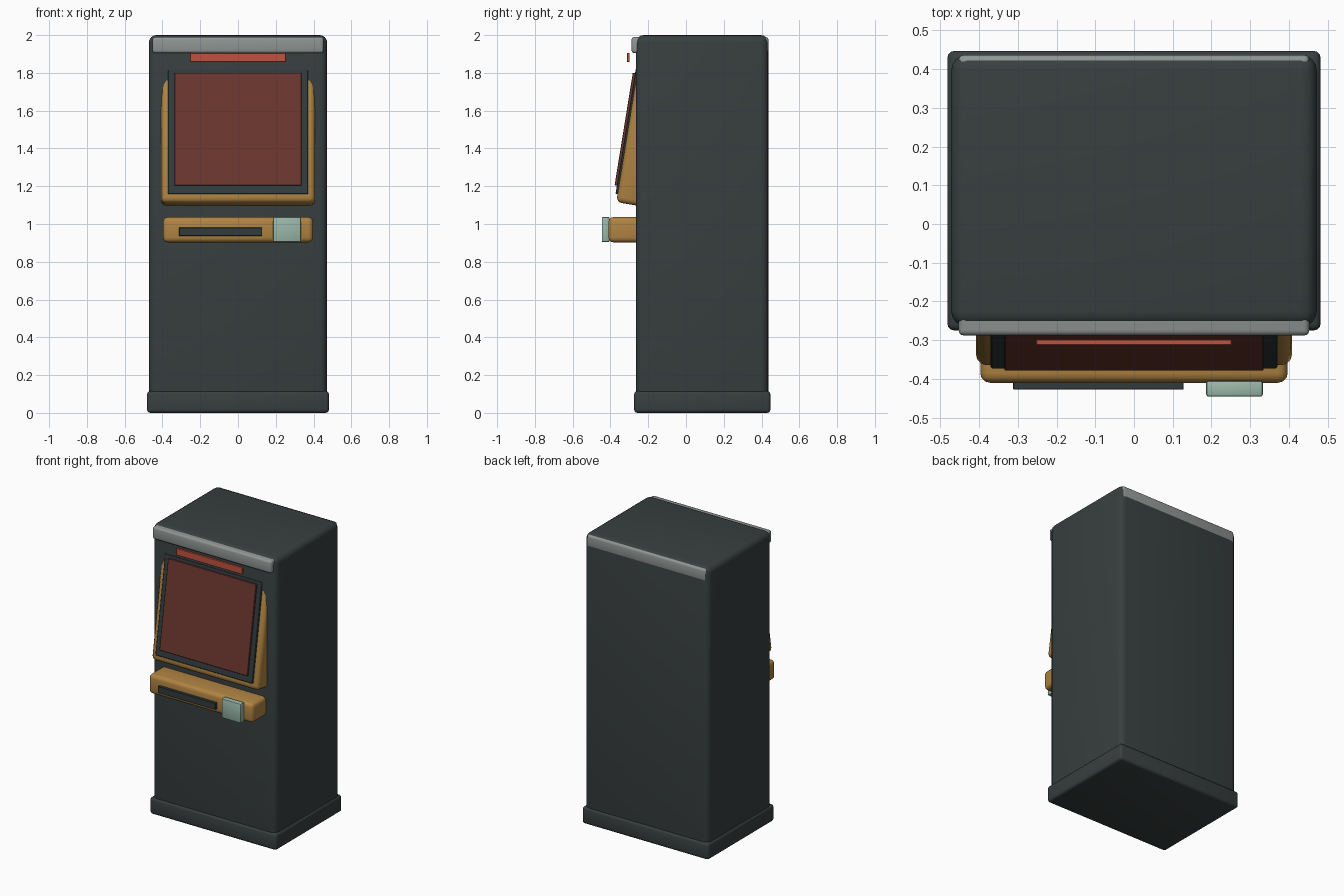
import bpy
import math

if "Cube" in bpy.data.objects:
    bpy.data.objects.remove(bpy.data.objects["Cube"])


def material(name, rgb):
    """Flat material from 0-255 display values, stored as linear."""
    mat = bpy.data.materials.new(name)
    lin = [((c / 255 + 0.055) / 1.055) ** 2.4 for c in rgb]
    mat.diffuse_color = (*lin, 1)
    mat.use_nodes = True
    mat.node_tree.nodes["Principled BSDF"].inputs["Base Color"].default_value = mat.diffuse_color
    return mat


CHARCOAL = material("charcoal", (56, 63, 63))
SLATE = material("dark slate", (50, 59, 61))
GOLD = material("ochre", (176, 132, 66))
GREY = material("light grey", (144, 150, 148))
MAROON = material("dark red", (107, 54, 47))
RED = material("bright red", (193, 82, 63))
MINT = material("pale mint", (154, 184, 170))


def box(name, mat, x, y, z, bevel=0.0, segments=3, tilt=0.0, pivot=None):
    """Bevelled box from (min, max) ranges, tilted about the x axis at a (y, z) pivot."""
    py, pz = pivot or ((y[0] + y[1]) / 2, (z[0] + z[1]) / 2)
    corners = [(a, b - py, c - pz) for a in x for b in y for c in z]
    faces = [(0, 1, 3, 2), (4, 6, 7, 5), (0, 4, 5, 1),
             (2, 3, 7, 6), (0, 2, 6, 4), (1, 5, 7, 3)]
    mesh = bpy.data.meshes.new(name)
    mesh.from_pydata(corners, [], faces)
    mesh.materials.append(mat)
    obj = bpy.data.objects.new(name, mesh)
    bpy.context.collection.objects.link(obj)
    obj.location = (0, py, pz)
    obj.rotation_euler.x = tilt
    if bevel:
        mod = obj.modifiers.new("rounded edges", 'BEVEL')
        mod.width = bevel
        mod.segments = segments
        bpy.ops.object.select_all(action='DESELECT')
        obj.select_set(True)
        bpy.context.view_layer.objects.active = obj
        bpy.ops.object.modifier_apply(modifier=mod.name)
        bpy.ops.object.shade_smooth_by_angle(angle=math.radians(35))
    return obj


# Cabinet, plinth and the trim band that shows through the rounded top edges
box("cabinet", CHARCOAL, (-0.472, 0.472), (-0.265, 0.436), (0.02, 2.0), 0.04, 4)
box("plinth", CHARCOAL, (-0.482, 0.482), (-0.275, 0.447), (0, 0.115), 0.018)
box("top_trim", GREY, (-0.453, 0.453), (-0.288, 0.4365), (1.905, 1.99), 0.014)

# Sign strip above the screen
box("sign_strip", RED, (-0.253, 0.253), (-0.313, -0.298), (1.857, 1.905), 0.002, 1)

# Leaning display: all layers share one pivot at the bottom front of the screen
TILT = -math.radians(9.2)
PIVOT = (-0.378, 1.205)
lean = dict(tilt=TILT, pivot=PIVOT)
box("screen_surround", GOLD, (-0.408, 0.408), (-0.355, -0.20), (1.118, 1.87), 0.028, **lean)
box("screen_bezel", SLATE, (-0.37, 0.37), (-0.366, -0.345), (1.161, 1.83), 0.003, 1, **lean)
box("screen", MAROON, (-0.335, 0.335), (-0.378, -0.362), (1.205, 1.808), 0.002, 1, **lean)

# Shelf with its slot and card reader
box("shelf", GOLD, (-0.397, 0.397), (-0.410, -0.20), (0.903, 1.036), 0.025)
box("shelf_slot", SLATE, (-0.312, 0.128), (-0.428, -0.405), (0.936, 0.982), 0.002, 1)
box("card_reader", MINT, (0.186, 0.333), (-0.446, -0.405), (0.904, 1.037), 0.007, 2)
